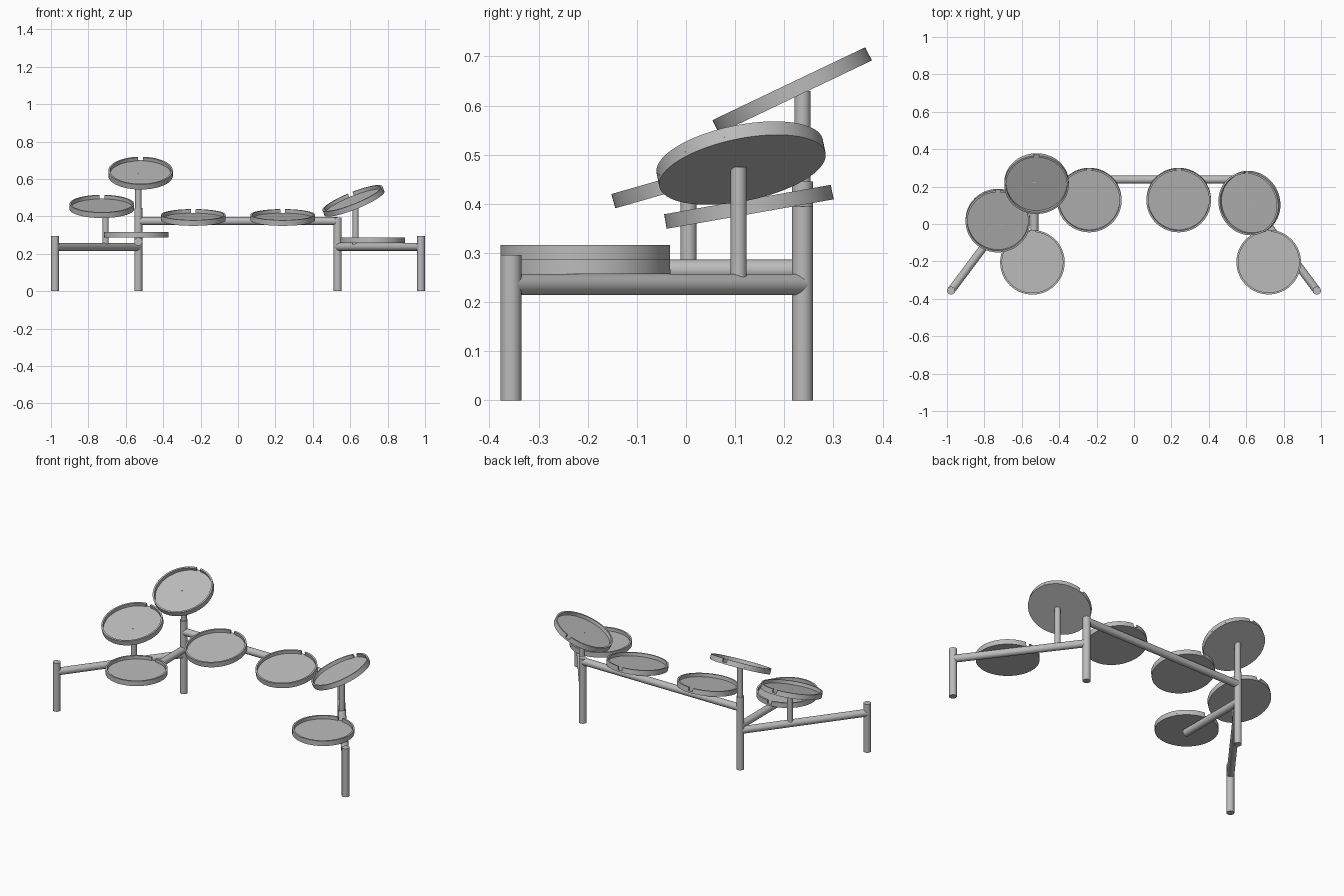
import bpy, bmesh
from math import radians, sin, cos, pi
from mathutils import Vector, Euler

cube = bpy.data.objects.get("Cube")
if cube:
    bpy.data.objects.remove(cube, do_unlink=True)

# One grey metal finish for everything
metal = bpy.data.materials.new("grey_metal")
metal.use_nodes = True
grey = (0.5, 0.5, 0.5, 1)
metal.diffuse_color = grey
metal.node_tree.nodes["Principled BSDF"].inputs["Base Color"].default_value = grey

TUBE, STEM = 0.0215, 0.0165          # tube radii
TRAY, WALL, HEIGHT, FLOOR = 0.1725, 0.010, 0.030, 0.010


def finish(name, bm):
    mesh = bpy.data.meshes.new(name)
    bmesh.ops.recalc_face_normals(bm, faces=bm.faces)
    bm.to_mesh(mesh)
    bm.free()
    mesh.materials.append(metal)
    obj = bpy.data.objects.new(name, mesh)
    bpy.context.collection.objects.link(obj)
    bpy.ops.object.select_all(action="DESELECT")
    obj.select_set(True)
    bpy.context.view_layer.objects.active = obj
    bpy.ops.object.shade_smooth_by_angle(angle=radians(35))
    return obj


def tube(name, start, end, radius=TUBE):
    a, b = Vector(start), Vector(end)
    bm = bmesh.new()
    bmesh.ops.create_cone(bm, cap_ends=True, segments=32, radius1=radius,
                          radius2=radius, depth=(b - a).length)
    obj = finish(name, bm)
    obj.location = (a + b) / 2
    obj.rotation_euler = (b - a).to_track_quat("Z", "Y").to_euler()
    return obj


def tray(name, centre, tilt_x=0, tilt_y=0):
    """Shallow round tray: solid floor and a rim with a slot at the back."""
    bm = bmesh.new()
    base = bmesh.ops.create_cone(bm, cap_ends=True, segments=72, radius1=TRAY,
                                 radius2=TRAY, depth=FLOOR)
    bmesh.ops.translate(bm, verts=base["verts"],
                        vec=(0, 0, (FLOOR - HEIGHT) / 2))
    low, high = FLOOR - HEIGHT / 2, HEIGHT / 2
    section = [(TRAY, low), (TRAY, high), (TRAY - WALL, high), (TRAY - WALL, low)]
    gap, steps = 0.08, 72
    rings = []
    for i in range(steps + 1):
        t = pi / 2 + gap + (2 * pi - 2 * gap) * i / steps
        rings.append([bm.verts.new((r * cos(t), r * sin(t), z))
                      for r, z in section])
    for p, q in zip(rings, rings[1:]):
        for k in range(3):
            bm.faces.new((p[k], p[k + 1], q[k + 1], q[k]))
    bm.faces.new(rings[0])
    bm.faces.new(rings[-1])
    obj = finish(name, bm)
    obj.location = centre
    obj.rotation_euler = Euler((radians(tilt_x), radians(tilt_y), 0))
    return obj


# Legs and side rails, mirrored left and right
CORNER_X, CORNER_Y = 0.533, 0.237
FRONT_X, FRONT_Y = 0.978, -0.356
RAIL_Z, BACK_Z = 0.236, 0.374
for side, s, top in (("left", 1, 0.395), ("right", -1, 0.445)):
    tube(side + "_front_leg", (s * FRONT_X, FRONT_Y, 0), (s * FRONT_X, FRONT_Y, 0.296))
    tube(side + "_back_leg", (s * CORNER_X, CORNER_Y, 0), (s * CORNER_X, CORNER_Y, top))
    tube(side + "_rail", (s * CORNER_X, CORNER_Y, RAIL_Z), (s * FRONT_X, FRONT_Y, RAIL_Z))

# Back rail and the arm carrying the low right tray
tube("back_rail", (-CORNER_X, CORNER_Y, BACK_Z), (CORNER_X, CORNER_Y, BACK_Z))
tube("low_tray_arm", (-CORNER_X, CORNER_Y, 0.265), (-CORNER_X, -0.2, 0.265))

# Thin stems under the raised trays
tube("high_tray_stem", (-CORNER_X, CORNER_Y, 0.44), (-CORNER_X, CORNER_Y, 0.63), STEM)
tube("right_tray_stem", (-0.708, 0.005, RAIL_Z), (-0.708, 0.005, 0.44), STEM)
tube("left_tray_stem", (0.629, 0.107, RAIL_Z), (0.629, 0.107, 0.475), STEM)

# Trays
tray("high_tray", (-0.521, 0.216, 0.631), 25.5)
tray("right_tilted_tray", (-0.728, 0.018, 0.453), 16)
tray("left_tilted_tray", (0.617, 0.112, 0.483), 10.7, -22)
for side, s in (("left", 1), ("right", -1)):
    tray(side + "_middle_tray", (s * 0.239, 0.128, 0.394), 10)
tray("left_low_tray", (0.72, -0.204, 0.272))
tray("right_low_tray", (-0.543, -0.205, 0.301))
